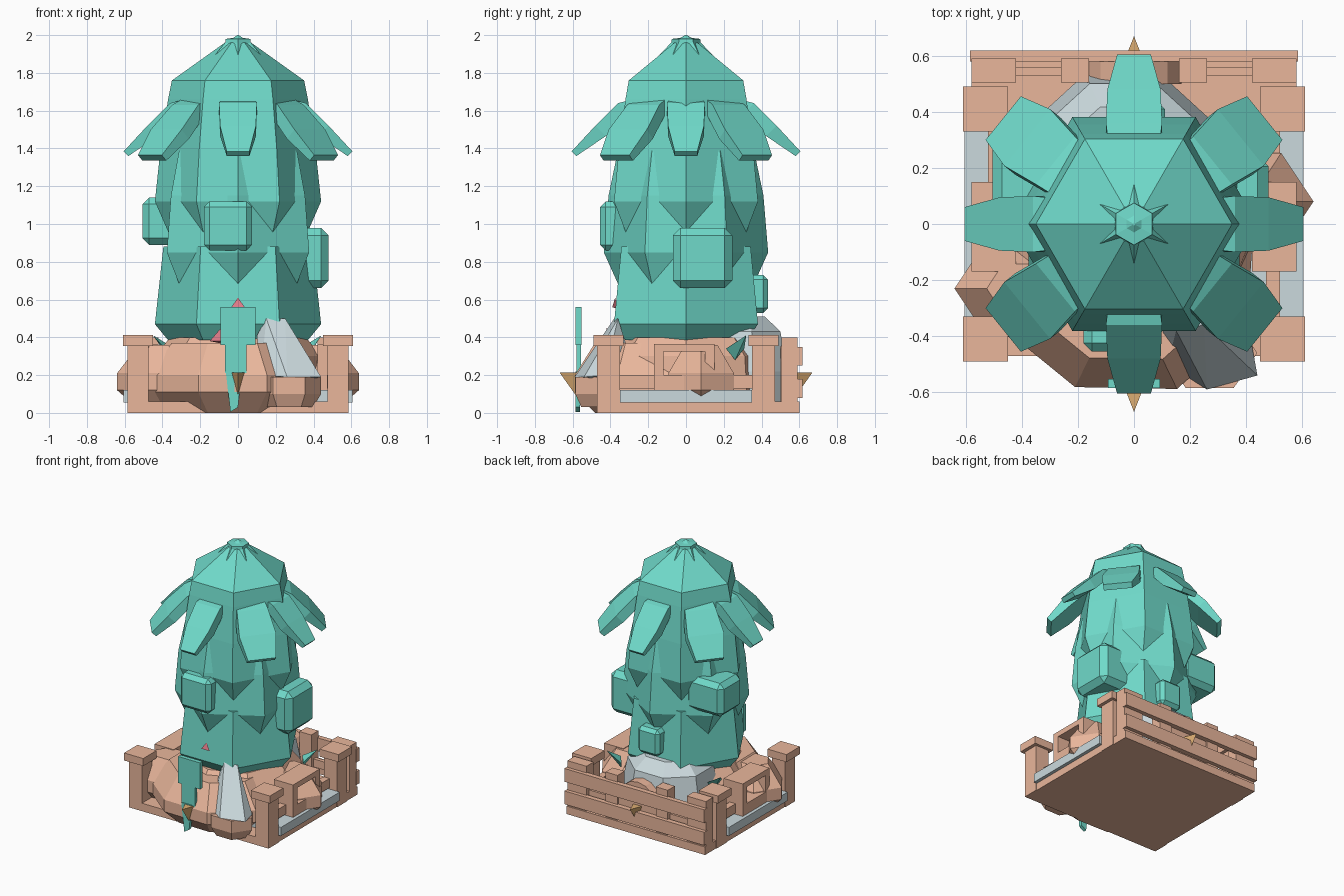
import bpy, bmesh, math, random
from mathutils import Matrix, Vector

if "Cube" in bpy.data.objects:
    bpy.data.objects.remove(bpy.data.objects["Cube"])

random.seed(4)

def mat(name, c):
    m = bpy.data.materials.new(name)
    m.diffuse_color = (*c, 1)
    m.use_nodes = True
    m.node_tree.nodes["Principled BSDF"].inputs["Base Color"].default_value = m.diffuse_color
    return m

TEAL = mat("teal", (0.16, 0.70, 0.59))
WOOD = mat("wood", (0.82, 0.47, 0.33))
STONE = mat("stone", (0.60, 0.70, 0.73))
PINK = mat("pink", (0.75, 0.2, 0.25))
GOLD = mat("gold", (0.72, 0.42, 0.17))

def finish(name, bm, m=None):
    bmesh.ops.recalc_face_normals(bm, faces=bm.faces)
    me = bpy.data.meshes.new(name)
    bm.to_mesh(me)
    bm.free()
    ob = bpy.data.objects.new(name, me)
    bpy.context.collection.objects.link(ob)
    if m:
        me.materials.append(m)
    return ob

def box(name, x0, x1, y0, y1, z0, z1, m=None, bevel=0):
    bm = bmesh.new()
    bmesh.ops.create_cube(bm, size=1)
    bmesh.ops.scale(bm, vec=(x1 - x0, y1 - y0, z1 - z0), verts=bm.verts)
    bmesh.ops.translate(bm, vec=((x0 + x1) / 2, (y0 + y1) / 2, (z0 + z1) / 2), verts=bm.verts)
    if bevel:
        bmesh.ops.bevel(bm, geom=bm.edges[:], offset=bevel, segments=1, affect='EDGES')
    return finish(name, bm, m)

def stack(name, rings, n=6, rot=0, at=(0, 0), sc=(1, 1), m=None, jitter=0):
    """Loft n-sided rings given as (radius, z)."""
    bm = bmesh.new()
    loops = []
    wob = [1 + random.uniform(-jitter, jitter) for _ in range(n)]
    for r, z in rings:
        loops.append([bm.verts.new((at[0] + sc[0] * r * wob[i] * math.cos(rot + i * math.tau / n),
                                    at[1] + sc[1] * r * wob[i] * math.sin(rot + i * math.tau / n), z))
                      for i in range(n)])
    for a, b in zip(loops, loops[1:]):
        for i in range(n):
            j = (i + 1) % n
            bm.faces.new((a[i], a[j], b[j], b[i]))
    bm.faces.new(loops[0])
    bm.faces.new(loops[-1])
    return finish(name, bm, m)

def solid(name, pts, m=None):
    bm = bmesh.new()
    for p in pts:
        bm.verts.new(p)
    bmesh.ops.convex_hull(bm, input=bm.verts)
    return finish(name, bm, m)

# hexagonal foliage tiers, alternately turned by 30 degrees
H = math.pi / 6
stack("top_tier", [(0.30, 0.80), (0.44, 1.12), (0.41, 1.40), (0.37, 1.66), (0.35, 1.76), (0.07, 1.96)], m=TEAL)
stack("middle_tier", [(0.30, 0.55), (0.435, 0.85), (0.41, 1.15), (0.36, 1.39)], rot=H, m=TEAL)
stack("bottom_tier", [(0.37, 0.385), (0.44, 0.47), (0.395, 0.88)], m=TEAL)
# tip: hexagonal button with a six-pointed collar
stack("tip_button", [(0.08, 1.93), (0.075, 1.98), (0.03, 1.985), (0.005, 2.0)], rot=H, m=TEAL)
for i in range(6):
    a = i * math.tau / 6 + H
    c, s = math.cos(a), math.sin(a)
    solid("collar_point", [(0.14 * c, 0.14 * s, 1.895), (0.06 * c, 0.06 * s, 1.98), (0.04 * c, 0.04 * s, 1.87),
                           (0.06 * c - 0.04 * s, 0.06 * s + 0.04 * c, 1.94),
                           (0.06 * c + 0.04 * s, 0.06 * s - 0.04 * c, 1.94)], TEAL)

# drooping leaves around the crown: (radius, z, half width, thickness)
def leaf(angle, straight):
    bm = bmesh.new()
    secs = []
    rows = [(0.28, 1.66, 0.09, .05), (0.36, 1.64, 0.10, .05), (0.48, 1.52, 0.095, .055), (0.605, 1.385, 0.06, .025)]
    if not straight:
        rows = [(0.28, 1.67, 0.10, .05), (0.36, 1.63, 0.11, .05), (0.49, 1.50, 0.13, .05), (0.60, 1.365, 0.10, .03)]
    for r, z, w, th in rows:
        secs.append([bm.verts.new((r - o * th, s * w, z - o * th))
                     for o, s in ((0, -1), (0, 1), (1, 1), (1, -1))])
    for a, b in zip(secs, secs[1:]):
        for i in range(4):
            j = (i + 1) % 4
            bm.faces.new((a[i], a[j], b[j], b[i]))
    bm.faces.new(secs[0])
    bm.faces.new(secs[-1])
    bmesh.ops.rotate(bm, verts=bm.verts, matrix=Matrix.Rotation(math.radians(angle), 3, 'Z'))
    finish("crown_leaf", bm, TEAL)

for ang in (0, 39, 90, 141, 180, 219, 270, 321):
    leaf(ang, ang % 90 == 0)

# chamfered buds, set deep into the foliage
box("bud_front", -0.18, 0.075, -0.455, -0.25, 0.86, 1.12, TEAL, 0.03)
box("bud_right", 0.20, 0.48, -0.07, 0.245, 0.66, 0.98, TEAL, 0.04)
box("bud_left", -0.505, -0.20, 0.04, 0.30, 0.89, 1.14, TEAL, 0.035)
box("bud_back", -0.07, 0.11, 0.25, 0.435, 0.53, 0.73, TEAL, 0.025)

# planter floor
box("floor", -0.58, 0.58, -0.47, 0.60, 0, 0.06, WOOD)
box("bed", -0.605, 0.605, -0.35, 0.35, 0.055, 0.12, STONE)

# corner posts with caps
for sx in (-1, 1):
    for sy in (-1, 1):
        x, y = 0.53 * sx, 0.41 * sy
        box("corner_post", x - 0.055, x + 0.055, y - 0.06, y + 0.06, 0, 0.36, WOOD)
        box("post_cap", x - 0.08, x + 0.08, y - 0.08, y + 0.08, 0.355, 0.412, WOOD)
    # side rails and open crates
    lo, hi = sorted((0.47 * sx, 0.52 * sx))
    box("side_rail", lo, hi, -0.35, 0.35, 0.13, 0.20, WOOD)
    lo, hi = sorted((0.42 * sx, 0.58 * sx))
    box("crate_base", lo, hi, -0.17, 0.15, 0.12, 0.20, WOOD)
    box("crate_top", lo, hi, -0.17, 0.15, 0.325, 0.365, WOOD)
    for y in (-0.17, 0.10):
        box("crate_side", lo, hi, y, y + 0.05, 0.19, 0.33, WOOD)

# back fence
for x0, x1 in ((-0.58, -0.42), (-0.26, -0.16), (0.16, 0.26), (0.42, 0.58)):
    box("fence_post", x0, x1, 0.505, 0.59, 0.0, 0.40, WOOD)
for z in (0.08, 0.25):
    box("fence_board", -0.585, 0.585, 0.58, 0.618, z, z + 0.10, WOOD)
box("fence_rail", -0.50, 0.50, 0.53, 0.56, 0.15, 0.21, WOOD)
arch = [(0.17 * math.cos(i * math.pi / 8), y, 0.20 + 0.19 * math.sin(i * math.pi / 8))
        for i in range(9) for y in (0.50, 0.58)]
solid("back_arch", arch + [(s * 0.17, y, 0.05) for s in (-1, 1) for y in (0.50, 0.58)], WOOD)

# earth mounds and brown rocks
mound = [(0.72, 0.0), (1, 0.11), (1, 0.20), (0.72, 0.37)]
stack("front_mound", mound, 8, math.pi / 8, (-0.03, -0.21), (0.48, 0.41), WOOD, 0.03)
stack("stone_mound", [(0.75, 0.03), (1, 0.10), (1, 0.19)], 6, 0, (0.27, -0.46), (0.17, 0.145), WOOD)
stack("left_rock", [(0.7, 0.06), (1, 0.12), (1, 0.21), (0.5, 0.36)], 6, math.pi, (-0.41, -0.23), (0.23, 0.2), WOOD)
stack("right_rock", [(0.7, 0.06), (1, 0.12), (1, 0.21), (0.5, 0.36)], 6, 0, (0.41, 0.08), (0.23, 0.2), WOOD)
stack("inner_earth", [(0.46, 0.06), (0.44, 0.30), (0.36, 0.40)], 8, m=WOOD)

# grey stones
solid("front_stone", [(0.12, -0.50, 0.2), (0.26, -0.59, 0.19), (0.44, -0.54, 0.19), (0.42, -0.43, 0.2),
                      (0.15, -0.38, 0.5), (0.25, -0.36, 0.5), (0.10, -0.36, 0.41), (0.26, -0.25, 0.15)], STONE)
stack("back_stone", [(1, 0.06), (1, 0.22), (0.88, 0.43), (0.6, 0.51)], 8, math.pi / 8, (-0.04, 0.24),
      (0.35, 0.32), STONE)

# marker stake at the front
box("stake_plate", -0.092, 0.092, -0.585, -0.553, 0.36, 0.56, TEAL)
box("stake_shaft", -0.068, 0.045, -0.58, -0.557, 0.21, 0.365, TEAL)
solid("stake_point", [(x, y, z) for y in (-0.585, -0.56) for x, z in
                      ((-0.065, 0.22), (0.02, 0.22), (-0.04, 0.005), (0.0, 0.03))], TEAL)

# front and back spikes
for s in (-1, 1):
    solid("spike", [(0, 0.67 * s, 0.215), (-0.045, 0.555 * s, 0.215), (0.045, 0.555 * s, 0.215),
                    (0, 0.56 * s, 0.06)], GOLD)

# small pink petals and base sprouts
solid("petal_high", [(0, -0.375, 0.61), (-0.035, -0.39, 0.56), (0.035, -0.39, 0.56), (0, -0.36, 0.55)], PINK)
solid("petal_low", [(-0.09, -0.42, 0.45), (-0.15, -0.43, 0.38), (-0.06, -0.43, 0.38), (-0.1, -0.36, 0.37)], PINK)
for x, y in ((-0.36, 0.18), (0.36, 0.26)):
    d = Vector((x, y, 0)).normalized()
    p = Vector((x, y, 0.34))
    t = Vector((-d.y, d.x, 0)) * 0.06
    solid("sprout", [p - t, p + t, p + d * 0.1 + Vector((0, 0, 0.07)), p - Vector((0, 0, 0.06))], TEAL)
